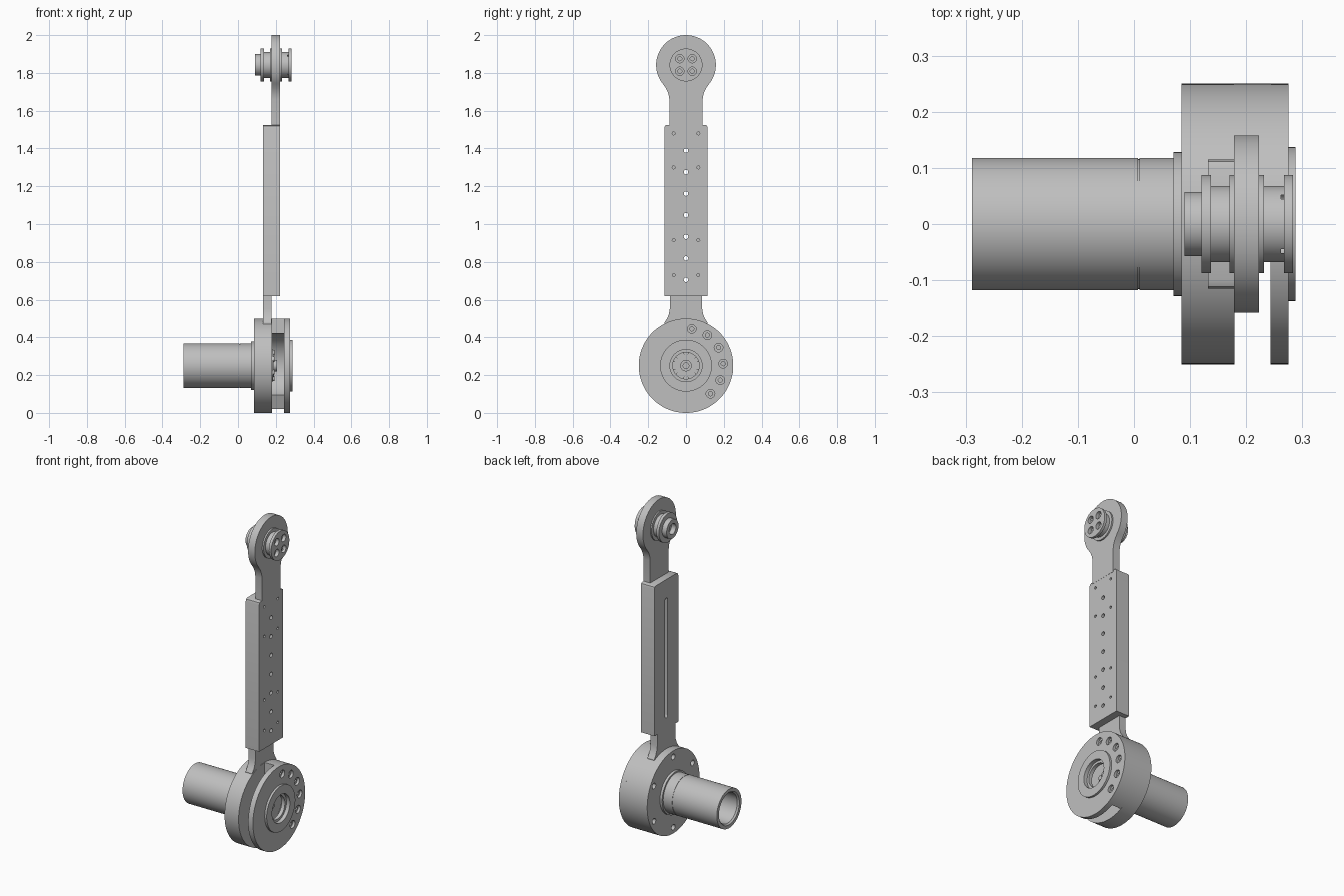
import bpy, bmesh
from math import sin, cos, pi, radians
from mathutils import Vector

cube = bpy.data.objects.get("Cube")
if cube:
    bpy.data.objects.remove(cube)

metal = bpy.data.materials.new("plain grey metal")
metal.use_nodes = True
GREY = (0.52, 0.52, 0.52, 1)
metal.diffuse_color = GREY
metal.node_tree.nodes["Principled BSDF"].inputs["Base Color"].default_value = GREY

HUB_Z, HEAD_Z = 0.25, 1.842


def finish(bm, name):
    bmesh.ops.remove_doubles(bm, verts=bm.verts, dist=1e-5)
    bmesh.ops.recalc_face_normals(bm, faces=bm.faces)
    me = bpy.data.meshes.new(name)
    bm.to_mesh(me)
    bm.free()
    me.materials.append(metal)
    ob = bpy.data.objects.new(name, me)
    bpy.context.collection.objects.link(ob)
    shade(me)
    return ob


def shade(me):
    me.shade_smooth()
    me.set_sharp_from_angle(angle=radians(30))


def spin_into(bm, profile, y, z, steps):
    """Turn an (x, radius) profile about an axis along x."""
    verts = [bm.verts.new((x, y, z + r)) for x, r in profile]
    edges = [bm.edges.new(p) for p in zip(verts, verts[1:])]
    if profile[0][1] > 0:
        edges.append(bm.edges.new((verts[-1], verts[0])))
    bmesh.ops.spin(bm, geom=verts + edges, cent=(0, y, z), axis=(1, 0, 0),
                   angle=2 * pi, steps=steps)


def lathe(name, profile, z, steps=80):
    bm = bmesh.new()
    spin_into(bm, profile, 0, z, steps)
    return finish(bm, name)


def rod(x0, x1, r):
    return [(x0, 0), (x0, r), (x1, r), (x1, 0)]


def prism(name, outline, x0, x1):
    """Extrude a (y, z) outline along x."""
    bm = bmesh.new()
    face = bm.faces.new([bm.verts.new((x0, y, z)) for y, z in outline])
    new = bmesh.ops.extrude_face_region(bm, geom=[face])["geom"]
    bmesh.ops.translate(bm, vec=Vector((x1 - x0, 0, 0)),
                        verts=[v for v in new if isinstance(v, bmesh.types.BMVert)])
    return finish(bm, name)


def cut(ob, cutter):
    mod = ob.modifiers.new("cut", "BOOLEAN")
    mod.operation, mod.solver, mod.object = "DIFFERENCE", "EXACT", cutter
    dg = bpy.context.evaluated_depsgraph_get()
    me = bpy.data.meshes.new_from_object(ob.evaluated_get(dg))
    ob.modifiers.clear()
    ob.data = me
    shade(me)
    bpy.data.objects.remove(cutter)


def drill(ob, holes):
    """Cut turned holes given as (profile, y, z)."""
    bm = bmesh.new()
    for profile, y, z in holes:
        spin_into(bm, profile, y, z, 20)
    cut(ob, finish(bm, "drill"))


def arc(r, a0, a1, z, n=48):
    angles = [radians(a0 + (a1 - a0) * i / n) for i in range(n + 1)]
    return [(r * cos(a), z + r * sin(a)) for a in angles]


def mirrored(half):
    """Close a +y half outline with its mirror image."""
    return half + [(-y, z) for y, z in reversed(half)]


# Motor body: hollow open end, thin groove and mounting collar
lathe("motor_body", [(-0.04, 0), (-0.04, 0.09), (-0.28, 0.09), (-0.289, 0.098),
                     (-0.289, 0.118), (0.007, 0.118), (0.007, 0.116), (0.01, 0.116),
                     (0.01, 0.118), (0.07, 0.118), (0.07, 0.128), (0.09, 0.128),
                     (0.09, 0)], HUB_Z)

# Main hub disc with six screw holes on the motor side
hub = lathe("hub_disc", rod(0.085, 0.179, 0.25), HUB_Z, 112)
drill(hub, [(rod(0.07, 0.11, 0.017), 0.213 * cos(a), HUB_Z + 0.213 * sin(a))
            for a in [radians(30 + 60 * i) for i in range(6)]])

# Output coupling with small bolts around the shaft
lathe("output_shaft", [(0.17, 0), (0.17, 0.085), (0.184, 0.085), (0.184, 0.06),
                       (0.19, 0.06), (0.19, 0.03), (0.207, 0.03), (0.207, 0.015),
                       (0.195, 0.015), (0.195, 0)], HUB_Z, 48)
bolts = bmesh.new()
for i in range(6):
    a = radians(30 + 60 * i)
    spin_into(bolts, rod(0.18, 0.194, 0.014), 0.068 * cos(a), HUB_Z + 0.068 * sin(a), 16)
finish(bolts, "coupling_bolts")

# Curved spacer wall joining the hub to the cover
prism("spacer_wall", arc(0.25, -66, 90, HUB_Z) + arc(0.17, 90, -66, HUB_Z), 0.178, 0.244)

# Outer cover ring, raised bearing rim and row of counterbored holes
cover = lathe("cover_ring", [(0.243, 0.25), (0.275, 0.25), (0.275, 0.137), (0.288, 0.137),
                             (0.288, 0.085), (0.265, 0.085), (0.265, 0.07),
                             (0.243, 0.07)], HUB_Z, 112)
bore = [(0.25, 0), (0.25, 0.011), (0.26, 0.011), (0.26, 0.023), (0.3, 0.023), (0.3, 0)]
drill(cover, [(bore, 0.197 * cos(a), HUB_Z + 0.197 * sin(a))
              for a in [radians(81 - 26 * i) for i in range(6)]])

# Lower arm neck flaring into the hub
prism("lower_arm", mirrored([(0.115, 0.4), (0.115, 0.478), (0.1, 0.5), (0.09, 0.525),
                             (0.086, 0.55), (0.086, 0.625)]), 0.132, 0.177)

# Long arm block with rounded top corners, adjusting holes and rear slot
block = prism("arm_block", mirrored([(0.115, 0.62), (0.115, 1.508), (0.111, 1.52),
                                     (0.1, 1.525)]), 0.132, 0.222)
slot = [(y, z + 1.4) for y, z in arc(0.013, 0, 180, 0, 10)]
slot += [(y, z + 0.7) for y, z in arc(0.013, 180, 360, 0, 10)]
cut(block, prism("slot_cutter", slot, 0.1, 0.177))
holes = [(rod(0.16, 0.25, 0.012), 0, 0.705 + 0.114 * i) for i in range(7)]
holes += [(rod(0.19, 0.25, 0.008), side * 0.065, z)
          for side in (-1, 1) for z in (0.73, 0.915, 1.3, 1.48)]
drill(block, holes)

# Upper arm neck with round head
neck = [(0.088, 1.515), (0.088, 1.66), (0.093, 1.69), (0.105, 1.717)]
head = arc(0.158, -40, 220, HEAD_Z, 72)
prism("upper_arm", neck + head + [(-y, z) for y, z in reversed(neck)], 0.178, 0.223)

# Grooved pulley through the head, hollow boss at the back
pulley = lathe("head_pulley", [(0.12, 0), (0.12, 0.032), (0.09, 0.032), (0.09, 0.057),
                               (0.12, 0.057), (0.12, 0.087), (0.137, 0.087), (0.137, 0.068),
                               (0.17, 0.068), (0.17, 0.087), (0.232, 0.087),
                               (0.232, 0.068), (0.267, 0.068), (0.267, 0.087),
                               (0.283, 0.087), (0.283, 0)], HEAD_Z)
bore = [(0.2, 0), (0.2, 0.011), (0.262, 0.011), (0.262, 0.022), (0.3, 0.022), (0.3, 0)]
drill(pulley, [(bore, sy * 0.033, HEAD_Z + sz * 0.033) for sy in (-1, 1) for sz in (-1, 1)])
